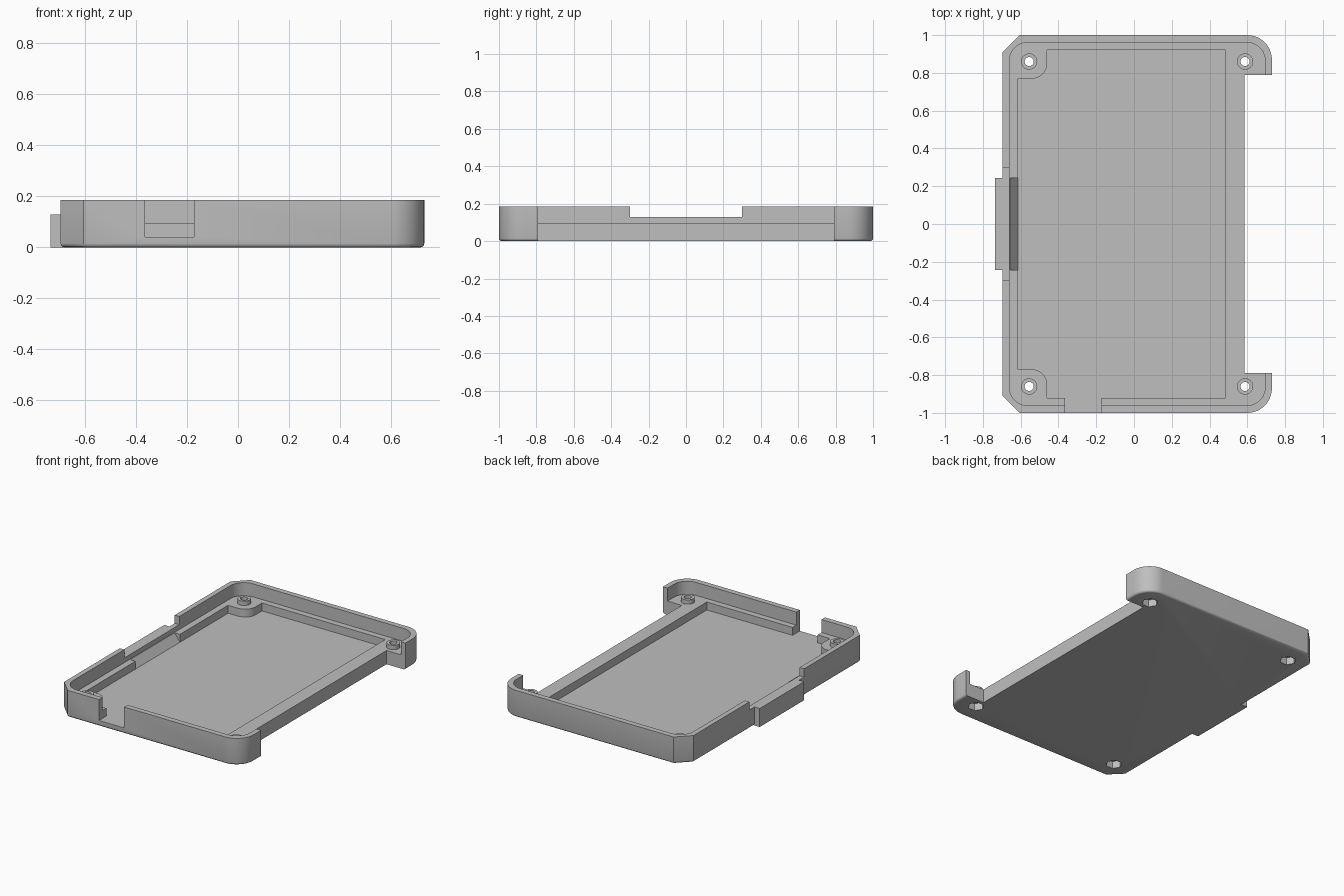
import bpy, bmesh, math
from mathutils import Vector

old = bpy.data.objects.get("Cube")
if old:
    bpy.data.objects.remove(old, do_unlink=True)

grey = bpy.data.materials.new("plain grey")
grey.use_nodes = True
colour = (0.52, 0.52, 0.52, 1)
grey.diffuse_color = colour
grey.node_tree.nodes["Principled BSDF"].inputs["Base Color"].default_value = colour


def prism(name, points, sweep, bottom_round=0):
    """Sweep a flat outline along a vector, optionally rounding its start edge."""
    bm = bmesh.new()
    base = bm.faces.new([bm.verts.new(p) for p in points])
    rim = list(base.edges)
    top = bmesh.ops.extrude_face_region(bm, geom=[base], use_keep_orig=True)["geom"]
    verts = [g for g in top if isinstance(g, bmesh.types.BMVert)]
    bmesh.ops.translate(bm, vec=Vector(sweep), verts=verts)
    bmesh.ops.recalc_face_normals(bm, faces=bm.faces)
    if bottom_round:
        bmesh.ops.bevel(bm, geom=rim, offset=bottom_round, segments=3,
                        profile=0.5, affect='EDGES')
    mesh = bpy.data.meshes.new(name)
    bm.to_mesh(mesh)
    bm.free()
    mesh.materials.append(grey)
    obj = bpy.data.objects.new(name, mesh)
    bpy.context.collection.objects.link(obj)
    return obj


def arc(x, y, r, start, end, n):
    angles = [math.radians(start + (end - start) * i / n) for i in range(n + 1)]
    return [(x + r * math.cos(a), y + r * math.sin(a)) for a in angles]


def rounded(x0, x1, y, left, right, left_segments):
    """Outline symmetric in y with separate left and right corners."""
    return (arc(x1 - right, y - right, right, 0, 90, 12)
            + arc(x0 + left, y - left, left, 90, 180, left_segments)
            + arc(x0 + left, left - y, left, 180, 270, left_segments)
            + arc(x1 - right, right - y, right, 270, 360, 12))


def slab(name, outline, z0, z1, bottom_round=0):
    return prism(name, [(x, y, z0) for x, y in outline], (0, 0, z1 - z0), bottom_round)


def box(name, x0, x1, y0, y1, z0, z1):
    return slab(name, [(x0, y0), (x1, y0), (x1, y1), (x0, y1)], z0, z1)


def combine(target, tool, operation):
    mod = target.modifiers.new(tool.name, 'BOOLEAN')
    mod.operation, mod.solver, mod.object = operation, 'EXACT', tool
    graph = bpy.context.evaluated_depsgraph_get()
    mesh = bpy.data.meshes.new_from_object(target.evaluated_get(graph))
    target.modifiers.clear()
    target.data = mesh
    bpy.data.objects.remove(tool, do_unlink=True)


TOP, LEDGE, FLOOR, HIGH = 0.185, 0.095, 0.04, 0.3

# Outer shell: chamfered left corners, rounded right corners
case = slab("case_tray", rounded(-0.695, 0.73, 1, 0.09, 0.13, 1), 0, TOP, 0.015)

# Upper recess down to the ledge
combine(case, slab("recess", rounded(-0.66, 0.695, 0.962, 0.1, 0.1, 12), LEDGE, HIGH),
        'DIFFERENCE')

# Deep well, leaving rounded pads in the left corners
pad = [(-0.46, 0.92)] + arc(-0.54, 0.85, 0.08, 0, -90, 10) + [(-0.615, 0.77)]
well = [(0.485, -0.92), (0.485, 0.92)] + pad + [(x, -y) for x, y in reversed(pad)]
combine(case, slab("well", well, FLOOR, HIGH), 'DIFFERENCE')

# Latch block on the left side
combine(case, box("latch", -0.735, -0.68, -0.243, 0.243, 0, 0.128), 'UNION')

# Open right side, front port and lowered left wall
for cut in (("right_opening", 0.585, 0.9, -0.79, 0.79, -0.1, HIGH),
            ("front_port", -0.365, -0.172, -1.1, -0.9, FLOOR, HIGH),
            ("left_notch", -0.9, -0.65, -0.3, 0.3, 0.128, HIGH)):
    combine(case, box(*cut), 'DIFFERENCE')

# Sloped lead-in behind the latch
slope = [(-0.656, -0.243, LEDGE), (-0.615, -0.243, FLOOR), (-0.6, -0.243, FLOOR),
         (-0.6, -0.243, HIGH), (-0.656, -0.243, HIGH)]
combine(case, prism("lead_in", slope, (0, 0.486, 0)), 'DIFFERENCE')

# Screw standoffs with through holes and hexagonal nut pockets
for x in (-0.555, 0.588):
    for y in (-0.86, 0.86):
        for name, r, sides, z0, z1, operation in (
                ("standoff", 0.043, 24, 0.07, 0.125, 'UNION'),
                ("screw_hole", 0.024, 24, -0.1, HIGH, 'DIFFERENCE'),
                ("nut_pocket", 0.052, 6, -0.1, 0.05, 'DIFFERENCE')):
            ring = arc(x, y, r, 0, 360, sides)[:-1]
            combine(case, slab(name, ring, z0, z1), operation)

# Smooth the curves while keeping hard edges
bpy.ops.object.select_all(action='DESELECT')
case.select_set(True)
bpy.context.view_layer.objects.active = case
bpy.ops.object.shade_smooth_by_angle(angle=math.radians(35))
